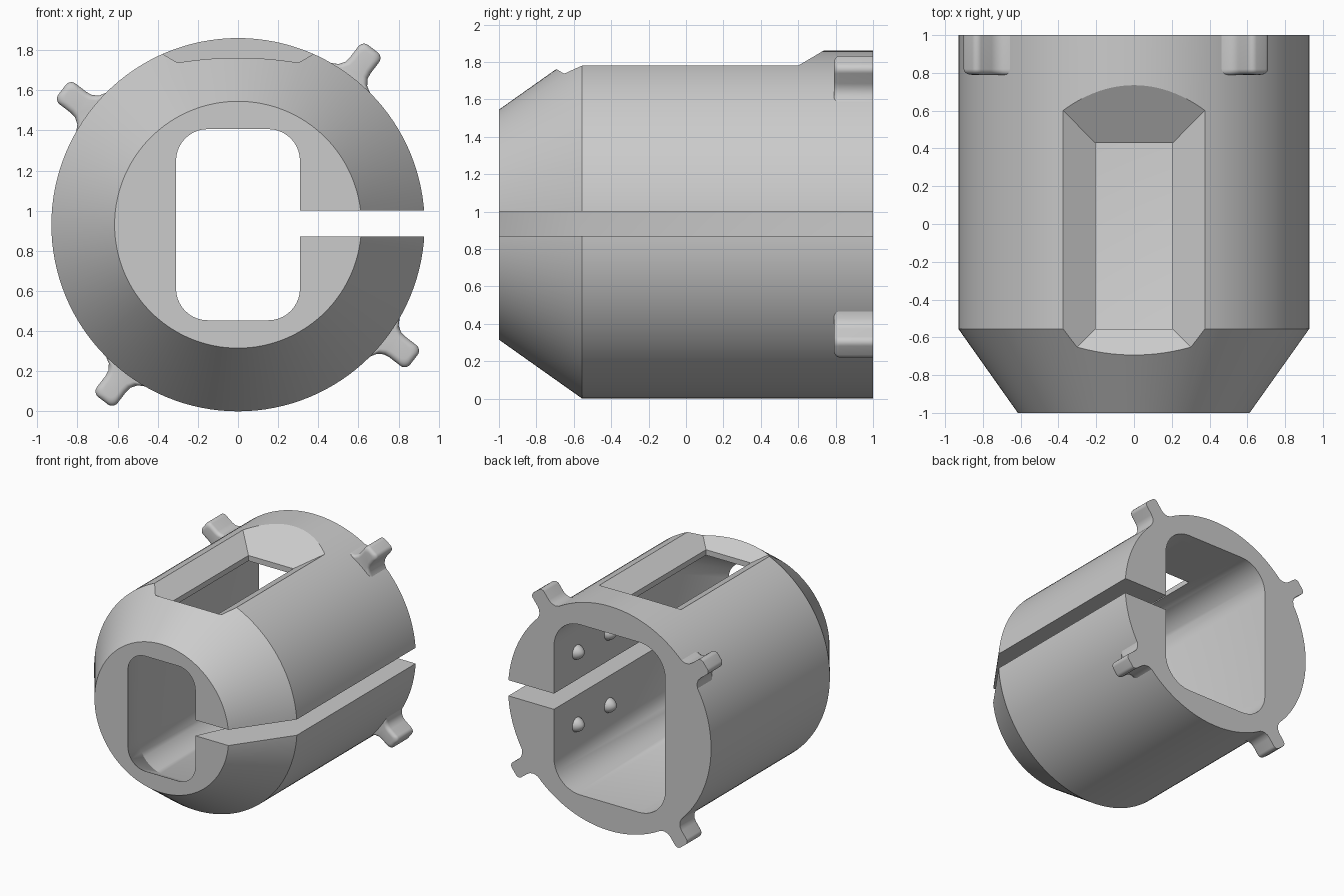
import bpy, bmesh, math
from mathutils import Matrix, Vector

cube = bpy.data.objects.get("Cube")
if cube:
    bpy.data.objects.remove(cube, do_unlink=True)

R = 0.93          # body radius, also the height of its axis
grey = bpy.data.materials.new("plain grey")
grey.use_nodes = True
grey.diffuse_color = (0.6, 0.6, 0.6, 1)
grey.node_tree.nodes["Principled BSDF"].inputs["Base Color"].default_value = (0.6, 0.6, 0.6, 1)


def loft(name, rings):
    """Solid skinned through equal-length rings of points, capped at both ends."""
    bm = bmesh.new()
    loops = [[bm.verts.new(p) for p in ring] for ring in rings]
    n = len(loops[0])
    for a, b in zip(loops, loops[1:]):
        for i in range(n):
            bm.faces.new((a[i], a[(i + 1) % n], b[(i + 1) % n], b[i]))
    bm.faces.new(loops[0])
    bm.faces.new(loops[-1])
    bmesh.ops.recalc_face_normals(bm, faces=bm.faces)
    mesh = bpy.data.meshes.new(name)
    bm.to_mesh(mesh)
    bm.free()
    mesh.materials.append(grey)
    obj = bpy.data.objects.new(name, mesh)
    bpy.context.collection.objects.link(obj)
    return obj


def circle(r, y, n=128):
    return [(r * math.cos(2 * math.pi * i / n), y, R + r * math.sin(2 * math.pi * i / n))
            for i in range(n)]


def rounded(w, h, r, y, steps=10):
    """Rounded rectangle with half sizes w and h across the axis."""
    pts = []
    for q, (sx, sz) in enumerate([(1, 1), (-1, 1), (-1, -1), (1, -1)]):
        for i in range(steps + 1):
            a = math.pi / 2 * (q + i / steps)
            pts.append((sx * (w - r) + r * math.cos(a), y, R + sz * (h - r) + r * math.sin(a)))
    return pts


def rect(x0, x1, y0, y1, z):
    return [(x0, y0, z), (x1, y0, z), (x1, y1, z), (x0, y1, z)]


def select_only(obj):
    bpy.ops.object.select_all(action="DESELECT")
    obj.select_set(True)
    bpy.context.view_layer.objects.active = obj


def smooth(obj, angle=30):
    select_only(obj)
    bpy.ops.object.shade_smooth_by_angle(angle=math.radians(angle))


def cut(obj, cutter):
    cutter.hide_render = True
    select_only(obj)
    mod = obj.modifiers.new("cut", "BOOLEAN")
    mod.operation = "DIFFERENCE"
    mod.solver = "EXACT"
    mod.object = cutter
    bpy.ops.object.modifier_apply(modifier=mod.name)
    bpy.data.objects.remove(cutter, do_unlink=True)


# Barrel with tapered nose
body = loft("barrel_body", [circle(0.615, -1), circle(R, -0.555), circle(R, 1)])

# Rounded bore that widens behind the nose
cut(body, loft("bore_cutter", [
    rounded(0.29, 0.455, 0.15, -1.04), rounded(0.51, 0.705, 0.24, -0.57),
    rounded(0.51, 0.705, 0.24, 1.1)]))

# Lengthwise slot in the left wall
cut(body, loft("slot_cutter", [rect(0.2, 1.2, -1.2, 1.2, z) for z in (0.87, 1.0)]))

# Top window with sloping sides
x, y0, y1, grow = 0.205, -0.555, 0.43, 0.42
cut(body, loft("window_cutter", [
    rect(-x, x, y0, y1, 1.4), rect(-x, x, y0, y1, 1.68),
    rect(-x - grow, x + grow, y0 - grow, y1 + grow, 1.68 + grow * 0.59)]))
smooth(body)


# Four rounded lugs around the rear rim, with flared roots
def lug_ring(inset, y, turn):
    half = [(0.13, 0.88), (0.125, 0.92), (0.09, 0.94), (0.07, 0.97), (0.065, 1.0)]
    half = [(w - inset, h) for w, h in half]
    for i in range(7):
        a = math.pi / 2 * i / 6
        half.append((0.03 - inset + 0.035 * math.cos(a), 1.07 - inset + 0.035 * math.sin(a)))
    pts = half + [(-w, h) for w, h in reversed(half)]
    c, s = math.cos(turn), math.sin(turn)
    return [(h * c - w * s, y, R + h * s + w * c) for w, h in pts]


for k, label in enumerate(("upper_left", "upper_right", "lower_right", "lower_left")):
    turn = math.radians(52.5 + 90 * k)
    rings = []
    for i in range(6):
        a = math.pi / 2 * i / 5
        rings.append(lug_ring(0.03 * (1 - math.sin(a)), 0.79 + 0.03 * (1 - math.cos(a)), turn))
    smooth(loft(label + "_lug", rings + [lug_ring(0, 1, turn)]), 40)

# Small grip bumps on the inside of the slotted wall
for i, z in enumerate((R - 0.3, R + 0.3)):
    for j, y in enumerate((0.28, 0.7)):
        rings = []
        for d, r in ((-0.02, 0.06), (0, 0.06), (0.025, 0.052), (0.045, 0.036), (0.058, 0.018), (0.062, 0.005)):
            rings.append([(0.51 - d, y + r * math.cos(t * math.pi / 12), z + r * math.sin(t * math.pi / 12))
                          for t in range(24)])
        smooth(loft(f"grip_bump_{2 * i + j + 1}", rings), 60)
